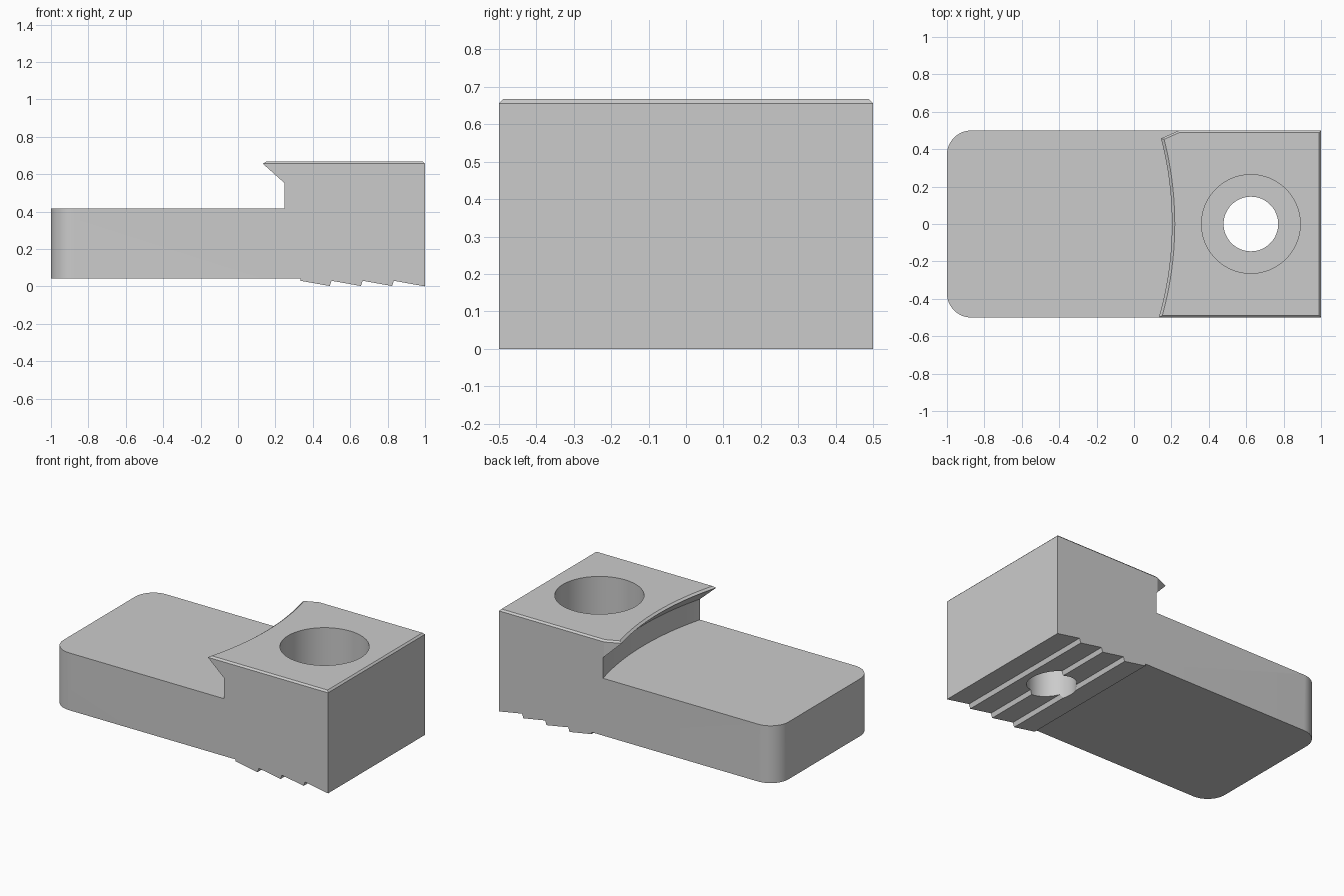
import bpy, bmesh, math

if "Cube" in bpy.data.objects:
    bpy.data.objects.remove(bpy.data.objects["Cube"])

TOP, SHELF, BEV = 0.667, 0.417, 0.011
AXIS_X, R_LIP, R_WALL = -1.61, 1.817, 1.925


def make_object(name, bm):
    bmesh.ops.recalc_face_normals(bm, faces=bm.faces)
    mesh = bpy.data.meshes.new(name)
    bm.to_mesh(mesh)
    bm.free()
    obj = bpy.data.objects.new(name, mesh)
    bpy.context.collection.objects.link(obj)
    return obj


def prism(points, axis):
    """Closed polygon of 3D points, extruded along a vector."""
    bm = bmesh.new()
    face = bm.faces.new([bm.verts.new(p) for p in points])
    out = bmesh.ops.extrude_face_region(bm, geom=[face], use_keep_orig=True)
    moved = [g for g in out["geom"] if isinstance(g, bmesh.types.BMVert)]
    bmesh.ops.translate(bm, verts=moved, vec=axis)
    return bm


def turned(name, profile, center_x, segments):
    """Solid of revolution about a vertical axis; profile runs axis to axis."""
    bm = bmesh.new()
    rings = []
    for r, z in profile:
        if r == 0:
            rings.append([bm.verts.new((center_x, 0, z))] * segments)
        else:
            rings.append([bm.verts.new((center_x + r * math.cos(2 * math.pi * i / segments),
                                        r * math.sin(2 * math.pi * i / segments), z))
                          for i in range(segments)])
    for a, b in zip(rings, rings[1:]):
        for i in range(segments):
            j = (i + 1) % segments
            bm.faces.new(list(dict.fromkeys((a[i], a[j], b[j], b[i]))))
    return make_object(name, bm)


def cut(target, cutter):
    cutter.hide_render = True
    mod = target.modifiers.new("cut", "BOOLEAN")
    mod.operation, mod.solver, mod.object = "DIFFERENCE", "EXACT", cutter
    bpy.context.view_layer.objects.active = target
    bpy.ops.object.modifier_apply(modifier=mod.name)
    bpy.data.objects.remove(cutter)


# Body: side profile with four saw teeth under the clamping end
profile = [(-1, 0.043), (0.333, 0.043)]
for i in range(4):
    x = 1 / 3 + i / 6
    profile.append((x, 0.03))
    profile.append((x + 0.157, 0.002) if i < 3 else (1, 0))
profile += [(1, TOP), (0, TOP), (0, 0.46), (-1, 0.46)]
bm = prism([(x, -0.5, z) for x, z in profile], (0, 1, 0))

# Small chamfer round the top of the block
top_edges = [e for e in bm.edges if all(v.co.z > TOP - 1e-4 for v in e.verts)
             and not all(v.co.x < 0.01 for v in e.verts)]
bmesh.ops.bevel(bm, geom=top_edges, offset=BEV, segments=1, affect="EDGES")

# Rounded vertical corners at the tail
tail = [e for e in bm.edges if all(v.co.x < -0.999 for v in e.verts)
        and abs(e.verts[0].co.z - e.verts[1].co.z) > 0.2]
bmesh.ops.bevel(bm, geom=tail, offset=0.13, segments=12, profile=0.5, affect="EDGES")
body = make_object("clamp_jaw", bm)

# Curved seat with undercut lip
cut(body, turned("seat_cutter", [
    (0, SHELF), (R_WALL, SHELF), (R_WALL, 0.552), (R_LIP - 0.004, TOP - BEV),
    (R_LIP + BEV, TOP), (R_LIP + BEV + 0.1, TOP + 0.1), (0, TOP + 0.1)], AXIS_X, 240))

# Clipped lip corner on the back side, with the same chamfer
dx, dy = 0.09, 0.04
length = math.hypot(dx, dy)
tx, ty = dx / length, dy / length
nx, ny = -ty, tx
start = (0.24 - 0.4 * tx, 0.5 - 0.4 * ty)
section = [(0.3, 0.47), (0, 0.47), (0, TOP - BEV), (-BEV - 0.04, TOP + 0.04), (0.3, TOP + 0.04)]
cut(body, make_object("corner_cutter", prism(
    [(start[0] + nx * d, start[1] + ny * d, z) for d, z in section],
    (tx * 0.6, ty * 0.6, 0))))

# Counterbored bolt hole
cut(body, turned("bolt_cutter", [
    (0, -0.1), (0.146, -0.1), (0.146, 0.3), (0.264, 0.3), (0.264, 0.8), (0, 0.8)], 0.625, 64))

bpy.ops.object.select_all(action="DESELECT")
body.select_set(True)
bpy.context.view_layer.objects.active = body
bpy.ops.object.shade_smooth_by_angle(angle=math.radians(20))
